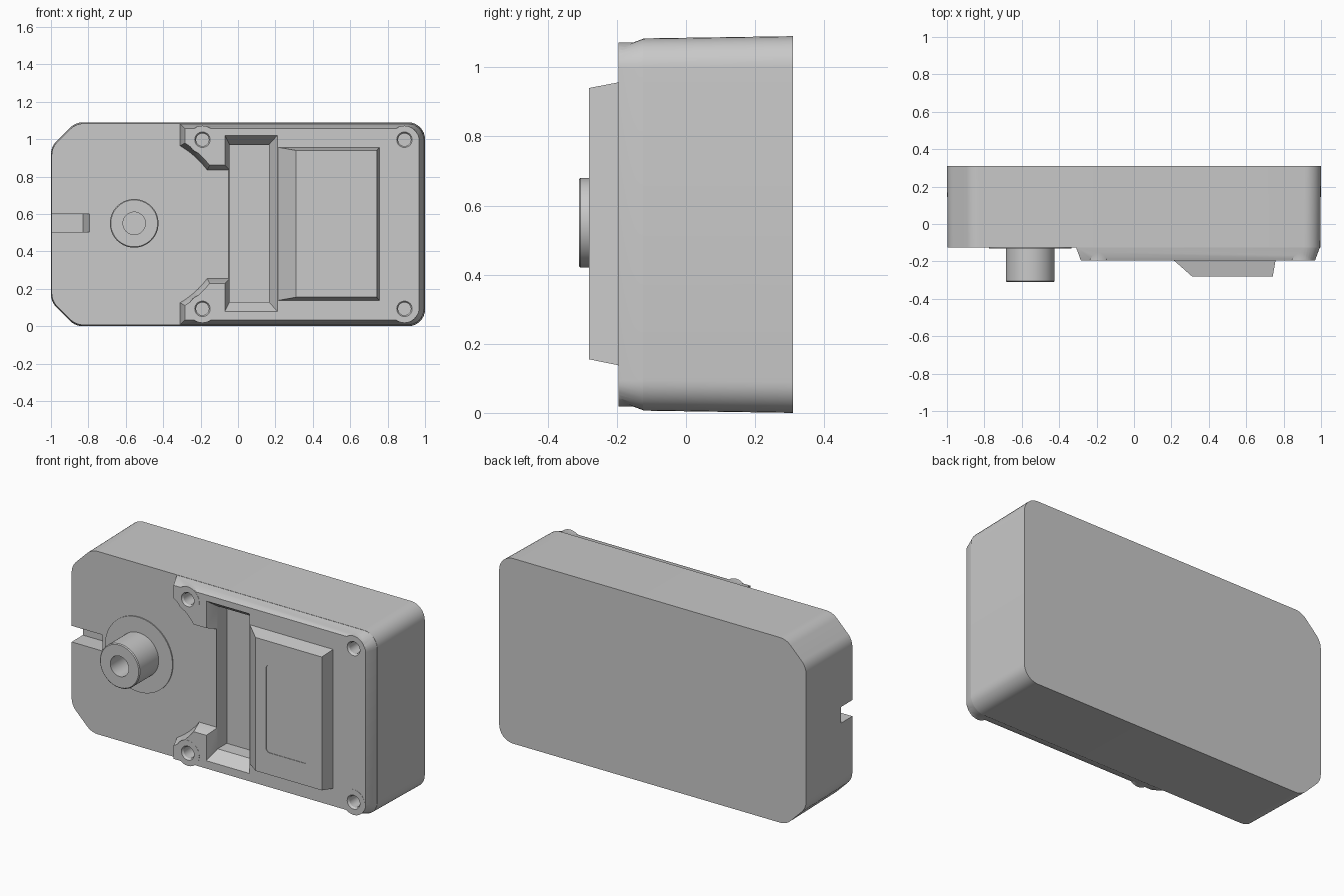
import bpy, bmesh, math
from mathutils import Vector

old = bpy.data.objects.get("Cube")
if old:
    bpy.data.objects.remove(old, do_unlink=True)

GREY = (0.585, 0.585, 0.585, 1)
mat = bpy.data.materials.new("plain_grey")
mat.use_nodes = True
mat.diffuse_color = GREY
mat.node_tree.nodes["Principled BSDF"].inputs["Base Color"].default_value = GREY

H = 1.09            # overall height
MID = H / 2
FACE = -0.125       # main front face
RAISED = -0.195     # raised cover face
HUB = (-0.555, 0.55)


# ---- outline helpers, all in the x-z plane ----
def circle(c, r, n=48):
    return [(c[0] + r * math.cos(2 * math.pi * i / n),
             c[1] + r * math.sin(2 * math.pi * i / n)) for i in range(n)]


def rect(x0, x1, z0, z1):
    return [(x0, z0), (x1, z0), (x1, z1), (x0, z1)]


def rounded(corners, steps=8):
    """Polygon from (x, z, radius) corners with filleted convex corners."""
    out = []
    for i, (x, z, r) in enumerate(corners):
        p = Vector((x, z))
        if not r:
            out.append((x, z))
            continue
        a = (Vector(corners[i - 1][:2]) - p).normalized()
        b = (Vector(corners[(i + 1) % len(corners)][:2]) - p).normalized()
        half = a.angle(b) / 2
        centre = p + (a + b).normalized() * (r / math.sin(half))
        s = p + a * (r / math.tan(half)) - centre
        e = p + b * (r / math.tan(half)) - centre
        for k in range(steps + 1):
            # blend the two radii along the arc
            t = (math.pi - 2 * half) * k / steps
            full = math.pi - 2 * half
            q = (s * math.sin(full - t) + e * math.sin(t)) / math.sin(full)
            out.append(tuple(centre + q))
    return out


def loft(name, rings, inset=None):
    """Closed solid through (outline, y) rings, back to front."""
    bm = bmesh.new()
    loops = [[bm.verts.new((x, y, z)) for x, z in ring] for ring, y in rings]
    n = len(loops[0])
    bm.faces.new(loops[0])
    front = bm.faces.new(loops[-1])
    for a, b in zip(loops, loops[1:]):
        for i in range(n):
            j = (i + 1) % n
            bm.faces.new((a[i], a[j], b[j], b[i]))
    bmesh.ops.recalc_face_normals(bm, faces=bm.faces)
    if inset:
        bmesh.ops.inset_region(bm, faces=[front], thickness=inset[0],
                               depth=inset[1], use_even_offset=True)
    me = bpy.data.meshes.new(name)
    bm.to_mesh(me)
    bm.free()
    me.materials.append(mat)
    ob = bpy.data.objects.new(name, me)
    bpy.context.collection.objects.link(ob)
    return ob


def prism(name, ring, back, front):
    return loft(name, [(ring, back), (ring, front)])


def select(ob):
    bpy.ops.object.select_all(action='DESELECT')
    ob.select_set(True)
    bpy.context.view_layer.objects.active = ob


def boolean(ob, tools, operation):
    select(ob)
    for t in tools:
        t.hide_render = True
        m = ob.modifiers.new("cut", 'BOOLEAN')
        m.operation, m.solver, m.object = operation, 'EXACT', t
        bpy.ops.object.modifier_apply(modifier=m.name)


# ---- housing with chamfered left end and slight draft ----
outline = rounded([(-1, 0.13, 0.1), (-0.87, 0, 0.1), (1, 0, 0.09),
                   (1, H, 0.09), (-0.87, H, 0.1), (-1, H - 0.13, 0.1)])
draft = [(x * 0.996, MID + (z - MID) * 0.988) for x, z in outline]
housing = loft("housing", [(outline, 0.31), (draft, FACE)])

# ---- raised cover with two curved tabs around the hub ----
R = 0.486
a0, a1 = math.radians(59.7), math.radians(36.6)
arc = [(HUB[0] + R * math.cos(a0 + (a1 - a0) * i / 10),
        MID + R * math.sin(a0 + (a1 - a0) * i / 10)) for i in range(11)]
upper = arc + [(-0.05, arc[-1][1])]
lower = [(x, H - z) for x, z in reversed(upper)]
right_end = rounded([(-0.31, 0.008, 0), (0.994, 0.008, 0.085),
                     (0.994, H - 0.008, 0.085), (-0.31, H - 0.008, 0)])
cover_ring = right_end + upper + lower
cover = loft("front_cover", [(cover_ring, FACE + 0.03), (cover_ring, FACE)],
             inset=(0.026, FACE - RAISED))

# ---- screw posts and their countersunk holes ----
spots = [(x, MID + s * 0.452) for x in (-0.19, 0.89) for s in (-1, 1)]
posts = [prism("screw_post", circle(p, 0.075, 32), FACE + 0.04, RAISED - 0.001)
         for p in spots]
boolean(cover, posts, 'UNION')
holes = [loft("screw_hole_cutter", [(circle(p, 0.034, 32), -0.1),
                                    (circle(p, 0.034, 32), -0.185),
                                    (circle(p, 0.044, 32), -0.2),
                                    (circle(p, 0.044, 32), -0.25)])
         for p in spots]

# ---- vertical slot and end notch ----
floor = rect(-0.045, 0.165, 0.13, 0.97)
rim = rect(-0.07, 0.21, 0.08, 1.02)
slot = loft("slot_cutter", [(floor, -0.04), (floor, FACE),
                            (rim, RAISED), (rim, -0.25)])
notch = loft("notch_cutter", [(rect(-1.1, -0.83, 0.505, 0.6), -0.02),
                              (rect(-1.1, -0.795, 0.505, 0.6), FACE),
                              (rect(-1.1, -0.795, 0.505, 0.6), -0.2)])
boolean(housing, holes + [slot, notch], 'DIFFERENCE')
boolean(cover, holes + [slot], 'DIFFERENCE')

# ---- sloped block with a shallow label recess ----
block = loft("raised_block", [(rect(0.21, 0.757, 0.137, 0.957), RAISED + 0.003),
                              (rect(0.31, 0.742, 0.155, 0.94), -0.28)])
label = prism("label_cutter", rounded([(0.378, 0.284, 0.025), (0.65, 0.284, 0.025),
                                       (0.65, 0.8, 0.025), (0.378, 0.8, 0.025)]),
              -0.277, -0.3)
boolean(block, [label], 'DIFFERENCE')

# ---- output hub and its flat collar ----
collar = prism("hub_collar", circle(HUB, 0.22, 64), FACE + 0.02, FACE - 0.006)
hub = loft("output_hub", [(circle(HUB, 0.13, 64), FACE + 0.01),
                          (circle(HUB, 0.13, 64), -0.305),
                          (circle(HUB, 0.125, 64), -0.31)])
bore = prism("bore_cutter", circle(HUB, 0.06), -0.17, -0.35)
boolean(hub, [bore], 'DIFFERENCE')

# ---- remove helpers, shade ----
for helper in posts + holes + [slot, notch, label, bore]:
    bpy.data.objects.remove(helper, do_unlink=True)
for ob in (housing, cover, block, collar, hub):
    select(ob)
    bpy.ops.object.shade_smooth_by_angle(angle=math.radians(30))
